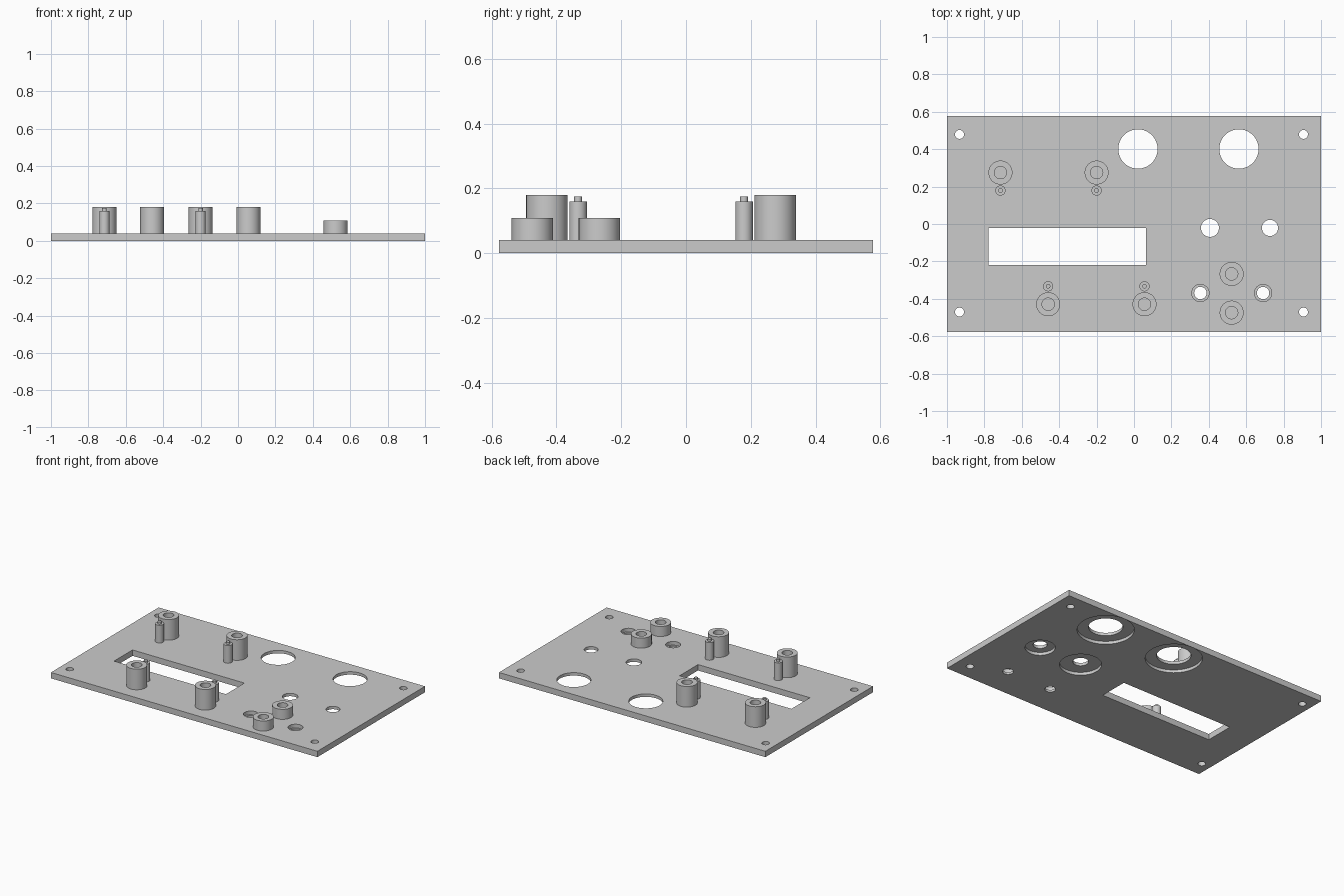
import bpy, bmesh, math
from mathutils import Matrix

cube = bpy.data.objects.get("Cube")
if cube:
    bpy.data.objects.remove(cube, do_unlink=True)

grey = bpy.data.materials.new("panel grey")
grey.use_nodes = True
colour = (0.6, 0.6, 0.6, 1)
grey.diffuse_color = colour
grey.node_tree.nodes["Principled BSDF"].inputs["Base Color"].default_value = colour

THICK = 0.04
WIDTH, DEPTH = 2.0, 1.154
SIDES = 64


def finish(name, bm):
    mesh = bpy.data.meshes.new(name)
    bm.to_mesh(mesh)
    bm.free()
    mesh.materials.append(grey)
    obj = bpy.data.objects.new(name, mesh)
    bpy.context.scene.collection.objects.link(obj)
    return obj


def smooth(obj):
    bpy.ops.object.select_all(action="DESELECT")
    obj.select_set(True)
    bpy.context.view_layer.objects.active = obj
    bpy.ops.object.shade_smooth_by_angle(angle=math.radians(30))


def add_box(bm, x0, x1, y0, y1, z0, z1):
    place = Matrix.Translation(((x0 + x1) / 2, (y0 + y1) / 2, (z0 + z1) / 2))
    size = Matrix.Diagonal((x1 - x0, y1 - y0, z1 - z0, 1))
    bmesh.ops.create_cube(bm, size=1, matrix=place @ size)


def add_cylinder(bm, x, y, r, z0, z1):
    bmesh.ops.create_cone(bm, cap_ends=True, segments=SIDES, radius1=r, radius2=r,
                          depth=z1 - z0, matrix=Matrix.Translation((x, y, (z0 + z1) / 2)))


def lathe(name, x, y, profile):
    """Turn an (r, z) profile that starts and ends on the axis."""
    bm = bmesh.new()
    verts = [bm.verts.new((r, 0, z)) for r, z in profile]
    edges = [bm.edges.new(pair) for pair in zip(verts, verts[1:])]
    bmesh.ops.spin(bm, geom=verts + edges, axis=(0, 0, 1), cent=(0, 0, 0),
                   angle=math.tau, steps=SIDES, use_merge=True)
    bmesh.ops.remove_doubles(bm, verts=bm.verts, dist=1e-5)
    bmesh.ops.recalc_face_normals(bm, faces=bm.faces)
    bmesh.ops.translate(bm, verts=bm.verts, vec=(x, y, 0))
    smooth(finish(name, bm))


def cut(target, bm):
    cutter = finish("cutter", bm)
    cutter.hide_render = True
    mod = target.modifiers.new("cut", "BOOLEAN")
    mod.operation = "DIFFERENCE"
    mod.solver = "EXACT"
    mod.object = cutter
    bpy.context.view_layer.objects.active = target
    bpy.ops.object.modifier_apply(modifier=mod.name)
    bpy.data.objects.remove(cutter, do_unlink=True)


# Flat panel
bm = bmesh.new()
add_box(bm, -WIDTH / 2, WIDTH / 2, -DEPTH / 2, DEPTH / 2, 0, THICK)
panel = finish("panel", bm)

# Shallow seats: round ones underneath, two small ones on top
knobs = [(0.021, 0.401, 0.105, 0.174), (0.561, 0.401, 0.105, 0.174),
         (0.406, -0.021, 0.048, 0.128), (0.727, -0.021, 0.043, 0.092)]
lamps = [(0.355, -0.369), (0.69, -0.369)]
bm = bmesh.new()
for x, y, hole, seat in knobs:
    add_cylinder(bm, x, y, seat, -0.05, 0.02)
for x, y in lamps:
    add_cylinder(bm, x, y, 0.046, 0.015, 0.1)
cut(panel, bm)

# Through openings: display window, knob, lamp and corner screw holes
bm = bmesh.new()
add_box(bm, -0.777, 0.063, -0.219, -0.021, -0.1, 0.1)
for x, y, hole, seat in knobs:
    add_cylinder(bm, x, y, hole, -0.1, 0.1)
for x, y in lamps:
    add_cylinder(bm, x, y, 0.033, -0.1, 0.1)
for x in (-0.933, 0.906):
    for y in (-0.471, 0.479):
        add_cylinder(bm, x, y, 0.024, -0.1, 0.1)
cut(panel, bm)
smooth(panel)


# Hollow screw posts and stepped locating pins
def post(name, x, y, top):
    base, floor = THICK - 0.01, THICK + 0.005
    lathe(name, x, y, [(0, base), (0.064, base), (0.064, top),
                       (0.033, top), (0.033, floor), (0, floor)])


def pin(name, x, y):
    base = THICK - 0.01
    lathe(name, x, y, [(0, base), (0.027, base), (0.027, 0.16),
                       (0.012, 0.16), (0.012, 0.175), (0, 0.175)])


for row, xs, y, pin_y in (("back", (-0.714, -0.2), 0.275, 0.179),
                          ("front", (-0.459, 0.056), -0.429, -0.333)):
    for side, x in zip(("right", "left"), xs):
        post(f"{row}_{side}_post", x, y, 0.18)
        pin(f"{row}_{side}_pin", x, pin_y)
for row, y in (("back", -0.267), ("front", -0.474)):
    post(f"short_{row}_post", 0.522, y, 0.108)
